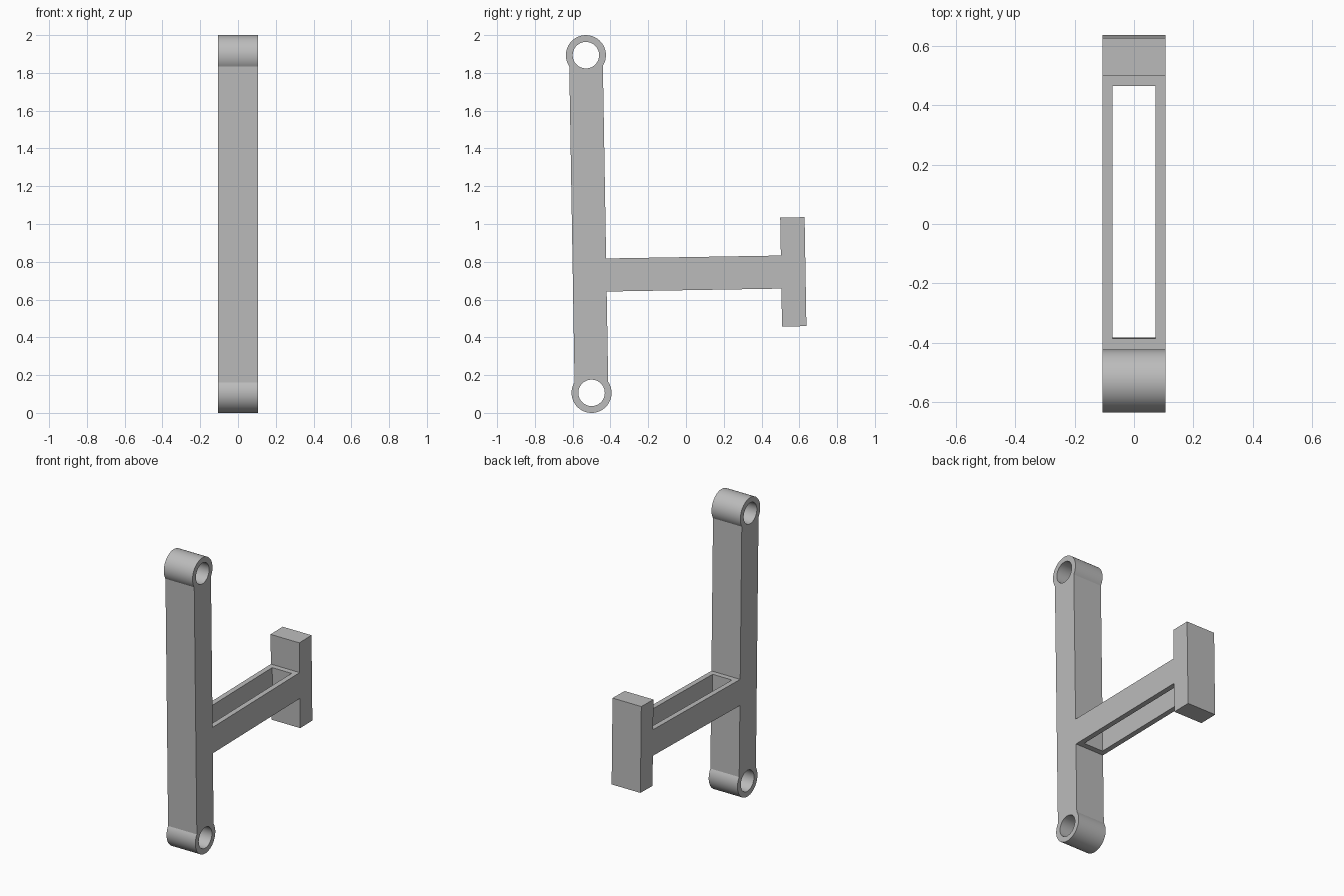
import bpy, math
from mathutils import Matrix

cube = bpy.data.objects.get("Cube")
if cube:
    bpy.data.objects.remove(cube, do_unlink=True)

HALF_W = 0.107               # half thickness across x
EYE_R, HOLE_R = 0.106, 0.07  # pivot eyes
BAR = 0.089                  # half depth of the upright
SPAN = 1.788                 # distance between the pivots
ARM_Z, ARM_H = 0.6226, 0.0875
PLATE_Y, PLATE_D, PLATE_H = 1.0787, 0.0645, 0.2885

grey = bpy.data.materials.new("plain grey")
grey.use_nodes = True
colour = (0.5, 0.5, 0.5, 1)
grey.diffuse_color = colour
grey.node_tree.nodes["Principled BSDF"].inputs["Base Color"].default_value = colour

# Whole part leans slightly about the lower pivot
LEAN = Matrix.Translation((0, -0.5, EYE_R)) @ Matrix.Rotation(math.asin(0.03 / SPAN), 4, 'X')
# Profile plane turned so that it is seen from the side
SIDE = Matrix(((0, 0, 1, 0), (1, 0, 0, 0), (0, 1, 0, 0), (0, 0, 0, 1)))


def arc(cx, cy, r, start, end, n):
    return [(cx + r * math.cos(start + (end - start) * i / n),
             cy + r * math.sin(start + (end - start) * i / n)) for i in range(n + 1)]


def circle(cx, cy, r, n=64):
    return arc(cx, cy, r, 0, 2 * math.pi, n)[:-1]


def rect(x0, x1, y0, y1):
    return [(x0, y0), (x1, y0), (x1, y1), (x0, y1)]


def slab(name, loops, half, matrix):
    """Extrude closed outlines (first is the rim, the rest are holes)."""
    curve = bpy.data.curves.new(name, 'CURVE')
    curve.dimensions = '2D'
    curve.fill_mode = 'BOTH'
    curve.extrude = half
    for loop in loops:
        spline = curve.splines.new('POLY')
        spline.points.add(len(loop) - 1)
        for p, (x, y) in zip(spline.points, loop):
            p.co = (x, y, 0, 1)
        spline.use_cyclic_u = True
    curve.materials.append(grey)
    obj = bpy.data.objects.new(name, curve)
    bpy.context.collection.objects.link(obj)
    obj.matrix_world = LEAN @ matrix
    bpy.ops.object.select_all(action='DESELECT')
    obj.select_set(True)
    bpy.context.view_layer.objects.active = obj
    bpy.ops.object.convert(target='MESH')
    bpy.ops.object.shade_smooth_by_angle(angle=math.radians(25))
    return bpy.context.object


# Upright with a rounded eye at each end
neck = math.acos(BAR / EYE_R)
outline = (arc(0, 0, EYE_R, -math.pi - neck, neck, 44)
           + arc(0, SPAN, EYE_R, -neck, math.pi + neck, 44))
slab("upright_link", [outline, circle(0, 0, HOLE_R), circle(0, SPAN, HOLE_R)], HALF_W, SIDE)

# Arm with a long slot cut right through
arm_end = PLATE_Y - PLATE_D
slab("slotted_arm", [rect(-HALF_W, HALF_W, BAR, arm_end),
                     rect(-0.072, 0.072, 0.126, 0.978)],
     ARM_H, Matrix.Translation((0, 0, ARM_Z)))

# Plate across the end of the arm
slab("end_plate", [rect(arm_end, PLATE_Y + PLATE_D, ARM_Z - PLATE_H, ARM_Z + PLATE_H)],
     HALF_W, SIDE)
